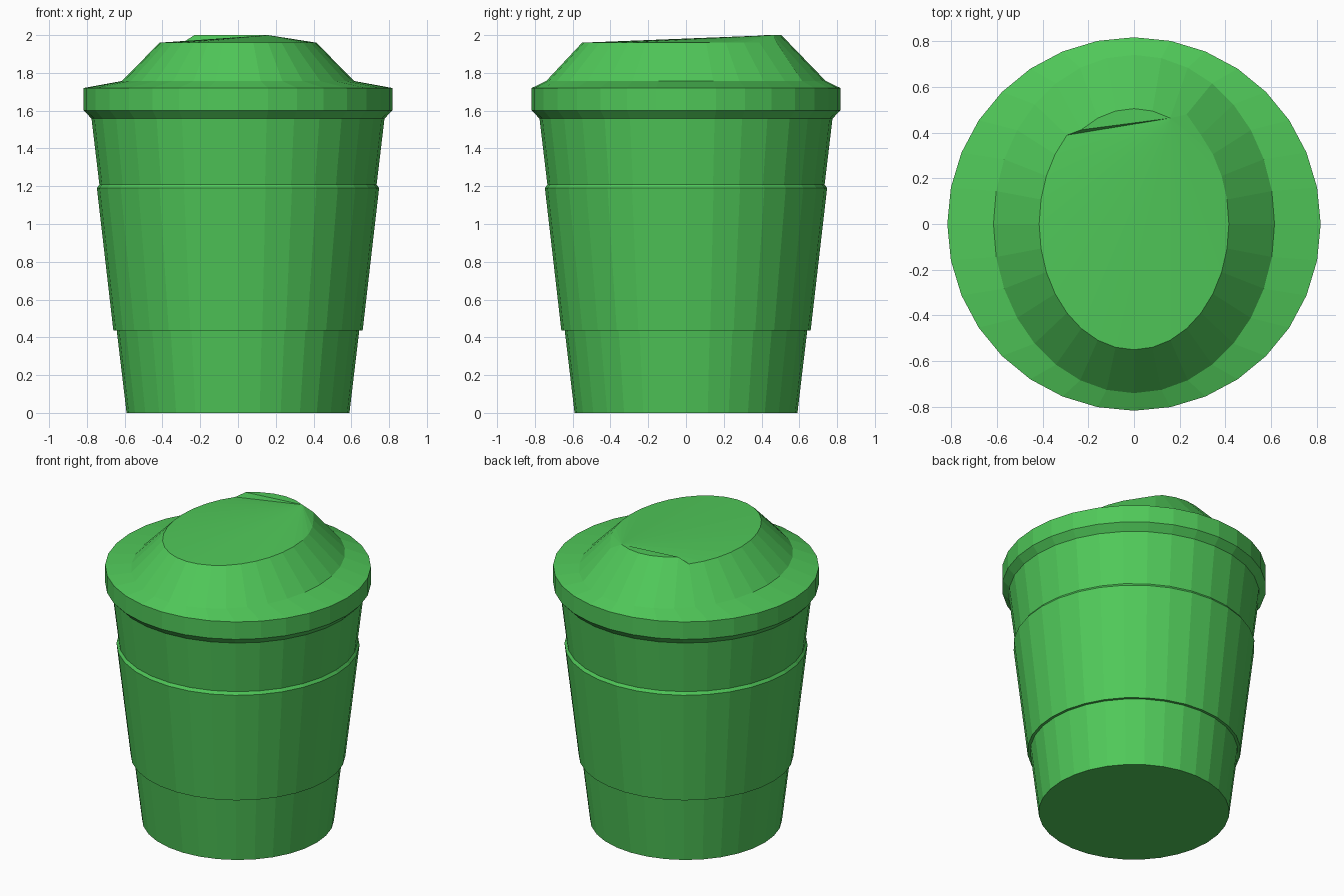
import bpy
from math import sin, cos, pi

if "Cube" in bpy.data.objects:
    bpy.data.objects.remove(bpy.data.objects["Cube"])

SIDES = 32

green = bpy.data.materials.new("green")
green.diffuse_color = (0.08, 0.58, 0.10, 1)
green.use_nodes = True
green.node_tree.nodes["Principled BSDF"].inputs["Base Color"].default_value = green.diffuse_color


def ring(rx, ry, z):
    # Starts at +x and runs counter-clockwise
    return [(rx * cos(2 * pi * i / SIDES), ry * sin(2 * pi * i / SIDES), z)
            for i in range(SIDES)]


def bridge(a, b):
    return [(a * SIDES + i, a * SIDES + (i + 1) % SIDES,
             b * SIDES + (i + 1) % SIDES, b * SIDES + i) for i in range(SIDES)]


def loft(name, rings, caps=(), loop=False):
    verts = [v for r in rings for v in r]
    faces = [f for k in range(len(rings) - 1) for f in bridge(k, k + 1)]
    if loop:
        faces += bridge(len(rings) - 1, 0)
    mesh = bpy.data.meshes.new(name)
    mesh.from_pydata(verts, [], faces + list(caps))
    mesh.materials.append(green)
    obj = bpy.data.objects.new(name, mesh)
    bpy.context.collection.objects.link(obj)
    return obj


bottom_cap = tuple(reversed(range(SIDES)))

# Tapered cup
loft("cup_body", [ring(0.59, 0.59, 0), ring(0.777, 0.777, 1.57)], [bottom_cap])

# Cardboard sleeve, a closed band around the cup
sleeve = [(0.642, 0.437), (0.66, 0.437), (0.747, 1.19), (0.733, 1.21)]
loft("sleeve", [ring(r, r, z) for r, z in sleeve], loop=True)

# Lid: round rim, oval dome, top plate
top = ring(0.415, 0.55, 1.96)
# Raised drinking edge at the back: six rim points lifted and pulled in
for i in range(6, 12):
    x, y, _ = top[i]
    top[i] = (x, y - 0.045, 2.0)
top[5] = (top[5][0], 0.48, 1.962)
lid = [ring(0.775, 0.775, 1.557), ring(0.817, 0.817, 1.602),
       ring(0.817, 0.817, 1.72), ring(0.615, 0.74, 1.757), top]
# The top plate folds along a fan from the right end of the raised edge
base = 4 * SIDES
fan = [(base + 6, base + (6 + k) % SIDES, base + (7 + k) % SIDES)
       for k in range(1, SIDES - 1)]
loft("lid", lid, [bottom_cap] + fan)
